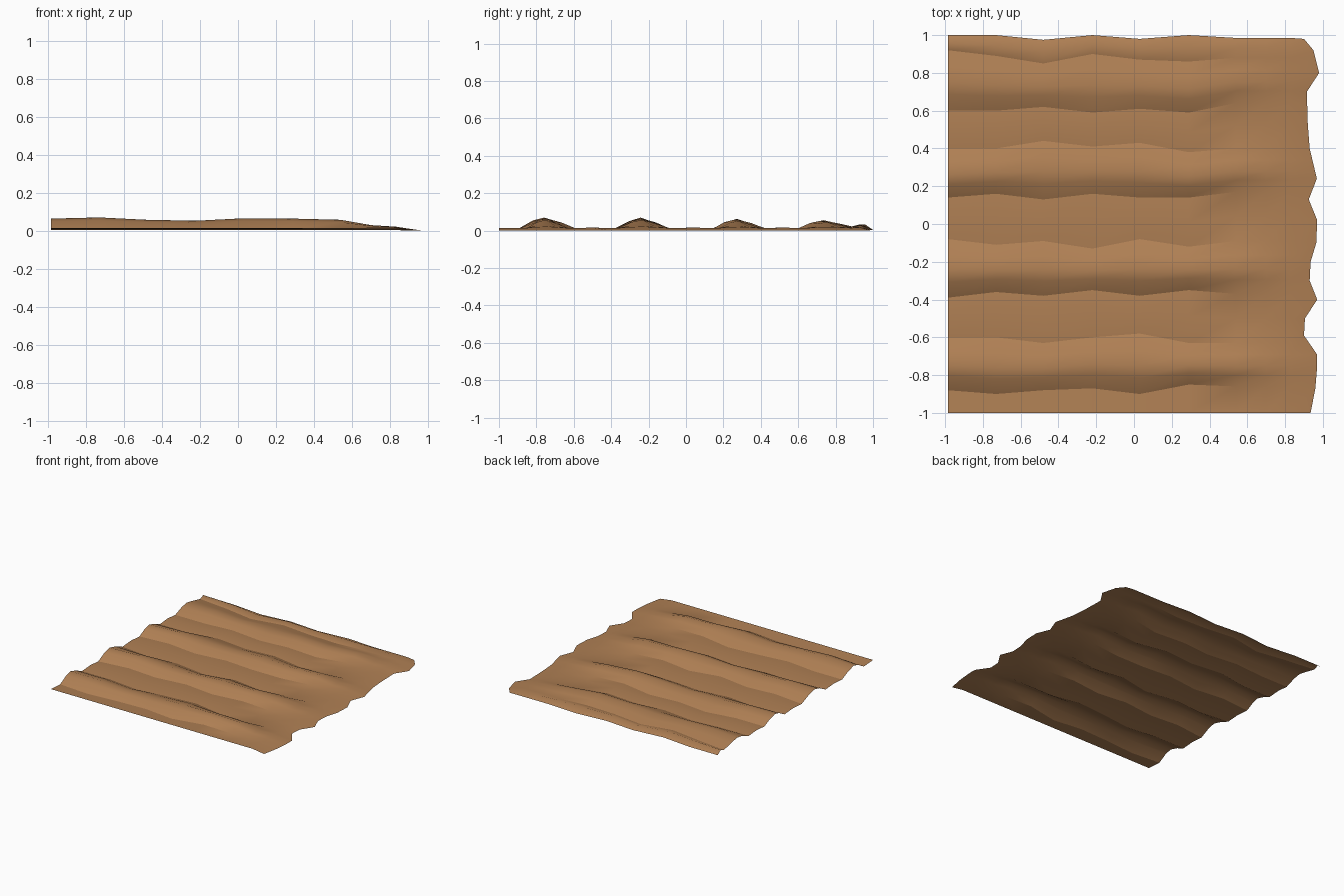
import bpy
import bmesh

cube = bpy.data.objects.get("Cube")
if cube:
    bpy.data.objects.remove(cube, do_unlink=True)

soil = bpy.data.materials.new("brown_soil")
soil.use_nodes = True
colour = (0.434, 0.216, 0.089, 1)
soil.diffuse_color = colour
shader = next(n for n in soil.node_tree.nodes if n.type == "BSDF_PRINCIPLED")
shader.inputs["Base Color"].default_value = colour
shader.inputs["Roughness"].default_value = 0.9

# Cross-section stations along the furrows, and the ridge strength at each
stations = [-.985, -.73, -.48, -.22, .03, .29, .54, .70, .83]
strength = [.9, 1, .8, .72, .93, .9, .8, .25, .12]

# Front and back foot of every ridge at each station, in hundredths, with height
ridges = [
    ([-88, -90, -88, -87, -90, -85, -86], [-60, -60, -63, -60, -58, -63, -63], .062),
    ([-39, -36, -38, -35, -38, -35, -37], [-8, -11, -9, -13, -8, -12, -9], .062),
    ([14, 16, 13, 16, 14, 14, 17], [40, 40, 44, 41, 43, 38, 40], .055),
    ([60, 60, 62, 59, 61, 59, 64], [92, 89, 85, 90, 87, 86, 88], .048),
]
back_edge = [1, 1, .975, 1, .98, 1, .985]
section = [(0, 0), (.27, .75), (.47, 1), (.73, .62), (1, 0)]
base = .008


def cross_section(i):
    """Return (y, z, is_crease) along one station, front to back."""
    k = min(i, len(back_edge) - 1)
    power = strength[i]
    floor = base if i < 7 else .014
    points = [(-1, .015, False)]
    for n, (front, back, height) in enumerate(ridges):
        a, b = front[k] / 100, back[k] / 100
        if n:
            previous = points[-1][0]
            points.append(((previous + a) / 2, .016, False))
        for t, h in section:
            lift = .008 if n == 3 and t == 1 else 0
            points.append((a + (b - a) * t, floor + h * height * power + lift * power,
                           t in (0, 1)))
    # Low lip along the back edge
    foot, end = points[-1][0], back_edge[k]
    points.append((foot + (end - foot) * .5, floor + .026 * power, False))
    points.append((end, .004, False))
    return points


# Ragged outline where the furrows run out, as (y, x)
ragged = [(-1, .935), (-.87, .96), (-.75, .97), (-.66, .97), (-.59, .9), (-.5, .905),
          (-.4, .97), (-.3, .93), (-.2, .935), (-.1, .965), (.02, .97), (.13, .925),
          (.24, .968), (.4, .93), (.53, .92), (.7, .915), (.8, .98), (.92, .95), (.98, .9)]


def ragged_x(y):
    for (y0, x0), (y1, x1) in zip(ragged, ragged[1:]):
        if y <= y1:
            return x0 + (x1 - x0) * (y - y0) / (y1 - y0)
    return ragged[-1][1]


bm = bmesh.new()
columns = []
for i, x in enumerate(stations):
    columns.append([bm.verts.new((x, y, z)) for y, z, crease in cross_section(i)])

# Last column follows the ragged outline down to the ground
ys = [v.co.y for v in columns[-1]]
for y, x in ragged:
    nearest = min(range(len(ys)), key=lambda j: abs(ys[j] - y))
    ys[nearest] = y
columns.append([bm.verts.new((ragged_x(y), y, 0)) for y in sorted(ys)])

# Skin the columns into one open sheet
for left, right in zip(columns, columns[1:]):
    for j in range(len(left) - 1):
        face = bm.faces.new((left[j], right[j], right[j + 1], left[j + 1]))
        face.smooth = True

# Crisp creases along the ridge feet
for j, (y, z, crease) in enumerate(cross_section(0)):
    if crease:
        for left, right in zip(columns[:6], columns[1:7]):
            bm.edges.get((left[j], right[j])).smooth = False

mesh = bpy.data.meshes.new("furrowed_soil")
bm.to_mesh(mesh)
bm.free()
mesh.materials.append(soil)
field = bpy.data.objects.new("furrowed_soil", mesh)
bpy.context.collection.objects.link(field)
